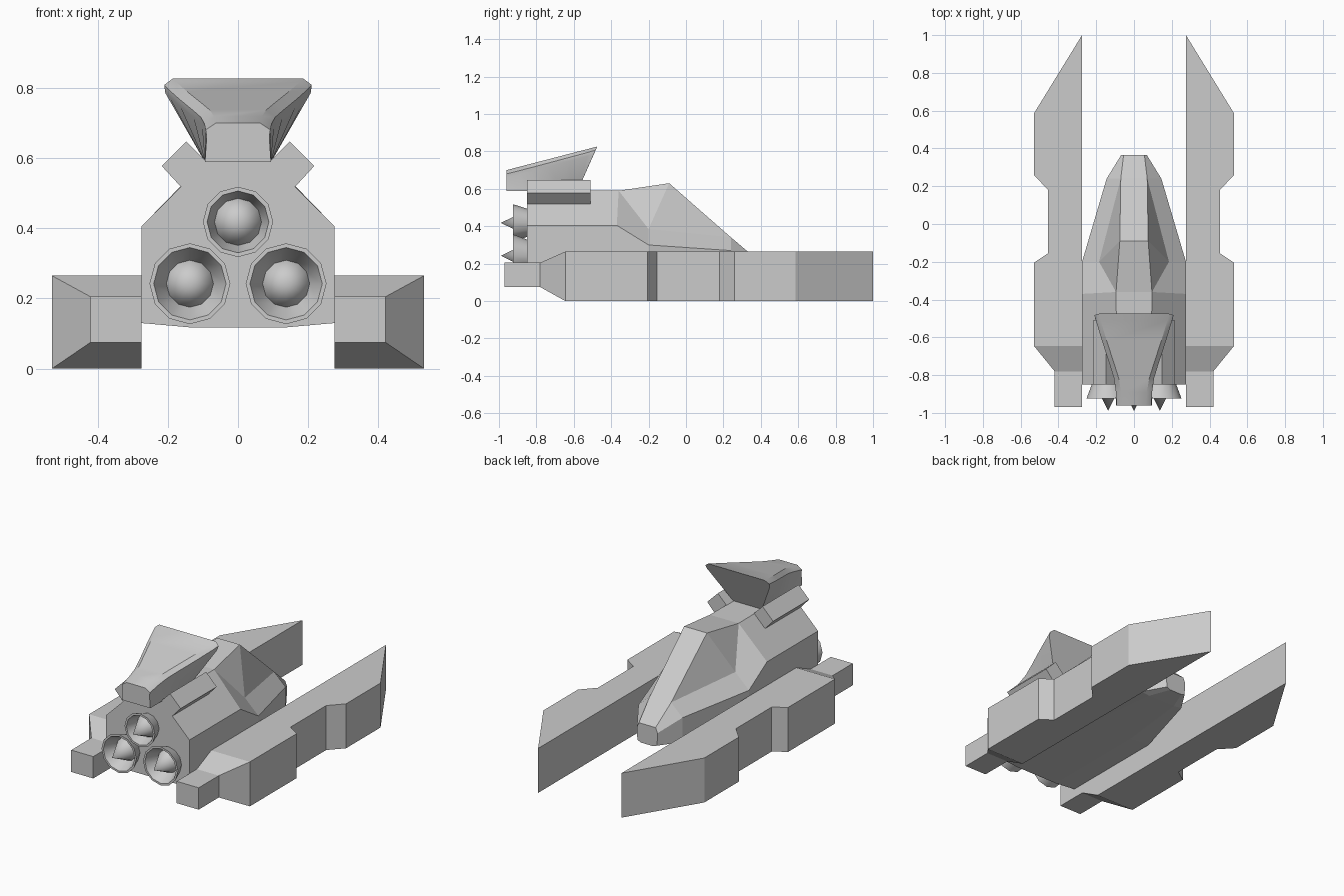
import bpy, bmesh, math

if "Cube" in bpy.data.objects:
    bpy.data.objects.remove(bpy.data.objects["Cube"])


def loft(name, rings, smooth=0):
    """Skin a list of equal-length point rings and cap both ends."""
    bm = bmesh.new()
    vs = [[bm.verts.new(p) for p in ring] for ring in rings]
    n = len(rings[0])
    for a, b in zip(vs, vs[1:]):
        for i in range(n):
            j = (i + 1) % n
            bm.faces.new((a[i], a[j], b[j], b[i]))
    bm.faces.new(vs[0])
    bm.faces.new(vs[-1])
    bmesh.ops.remove_doubles(bm, verts=bm.verts, dist=0.0005)
    bmesh.ops.recalc_face_normals(bm, faces=bm.faces)
    me = bpy.data.meshes.new(name)
    bm.to_mesh(me)
    bm.free()
    ob = bpy.data.objects.new(name, me)
    bpy.context.collection.objects.link(ob)
    if smooth:
        bpy.ops.object.select_all(action='DESELECT')
        ob.select_set(True)
        bpy.context.view_layer.objects.active = ob
        bpy.ops.object.shade_smooth_by_angle(angle=math.radians(smooth))
    return ob


def mirrored(half):
    """Close a right-hand half section with its mirror image."""
    return half + [(-x, y, z) for x, y, z in reversed(half)]


# Main hull: ridge, canopy base, shoulder, lower side, keel
hull = [
    [(.09, -.85, .59), (.09, -.85, .59), (.275, -.85, .405), (.275, -.85, .13), (.14, -.85, .118)],
    [(.095, -.36, .59), (.095, -.36, .59), (.275, -.37, .405), (.275, -.37, .13), (.14, -.37, .118)],
    [(.075, -.09, .63), (.185, -.2, .385), (.275, -.2, .30), (.275, -.2, .13), (.14, -.2, .118)],
    [(.07, .24, .341), (.07, .24, .341), (.145, .24, .27), (.145, .24, .125), (.09, .24, .118)],
    [(.055, .365, .235), (.055, .365, .235), (.068, .365, .205), (.065, .365, .13), (.04, .365, .12)],
]
loft("hull", [mirrored(s) for s in hull])

# Side pods: y, outer x, bottom z, top z
pod = [(-.97, .42, .075, .205), (-.78, .42, .075, .205), (-.645, .53, 0, .265),
       (-.205, .53, 0, .265), (-.155, .455, 0, .265), (.18, .455, 0, .265),
       (.26, .53, 0, .265), (.585, .53, 0, .265), (1, .275, 0, .265)]
# Tilted roof blocks on the hull's sloped sides
block = [(.085, .585), (.16, .515), (.217, .577), (.147, .647)]
for side, s in (("right", 1), ("left", -1)):
    loft(side + "_pod", [[(s * .275, y, a), (s * x, y, a), (s * x, y, b), (s * .275, y, b)]
                         for y, x, a, b in pod])
    loft(side + "_roof_block", [[(s * x, y, z) for x, z in block] for y in (-.85, -.51)])

# Engine nozzles with a central spike
SIDES = 12
for name, cx, cz, r in (("top", 0, .418, .1), ("left", -.137, .242, .115), ("right", .137, .242, .115)):
    profile = [(.72 * r, -.84), (r, -.925), (r - .012, -.925), (.067, -.852), (0, -.99)]
    loft(name + "_engine",
         [[(cx + q * math.cos(2 * math.pi * i / SIDES), y, cz + q * math.sin(2 * math.pi * i / SIDES))
           for i in range(SIDES)] for q, y in profile], 35)

# Flared dorsal fin: top y, bottom y, half width, corner inset, corner depth
fin = [(-.96, -.96, .092, .03, .02), (-.89, -.87, .096, .028, .02), (-.82, -.80, .106, .026, .02),
       (-.74, -.73, .13, .025, .02), (-.62, -.66, .168, .024, .02), (-.51, -.60, .20, .023, .02),
       (-.475, -.58, .21, .024, .018)]
rings = []
for yt, yb, w, inset, d in fin:
    t = (yt + .96) / .485
    zt = .70 + .126 * t
    low = .66 + .125 * t
    shift = (yb - yt) * (zt - low) / (zt - .59)
    rings.append(mirrored([(w - inset, yt, zt), (w, yt + shift * .4, zt - d),
                           (w - .003, yt + shift, low), (.094, yb, .588)]))
loft("dorsal_fin", rings, 35)
